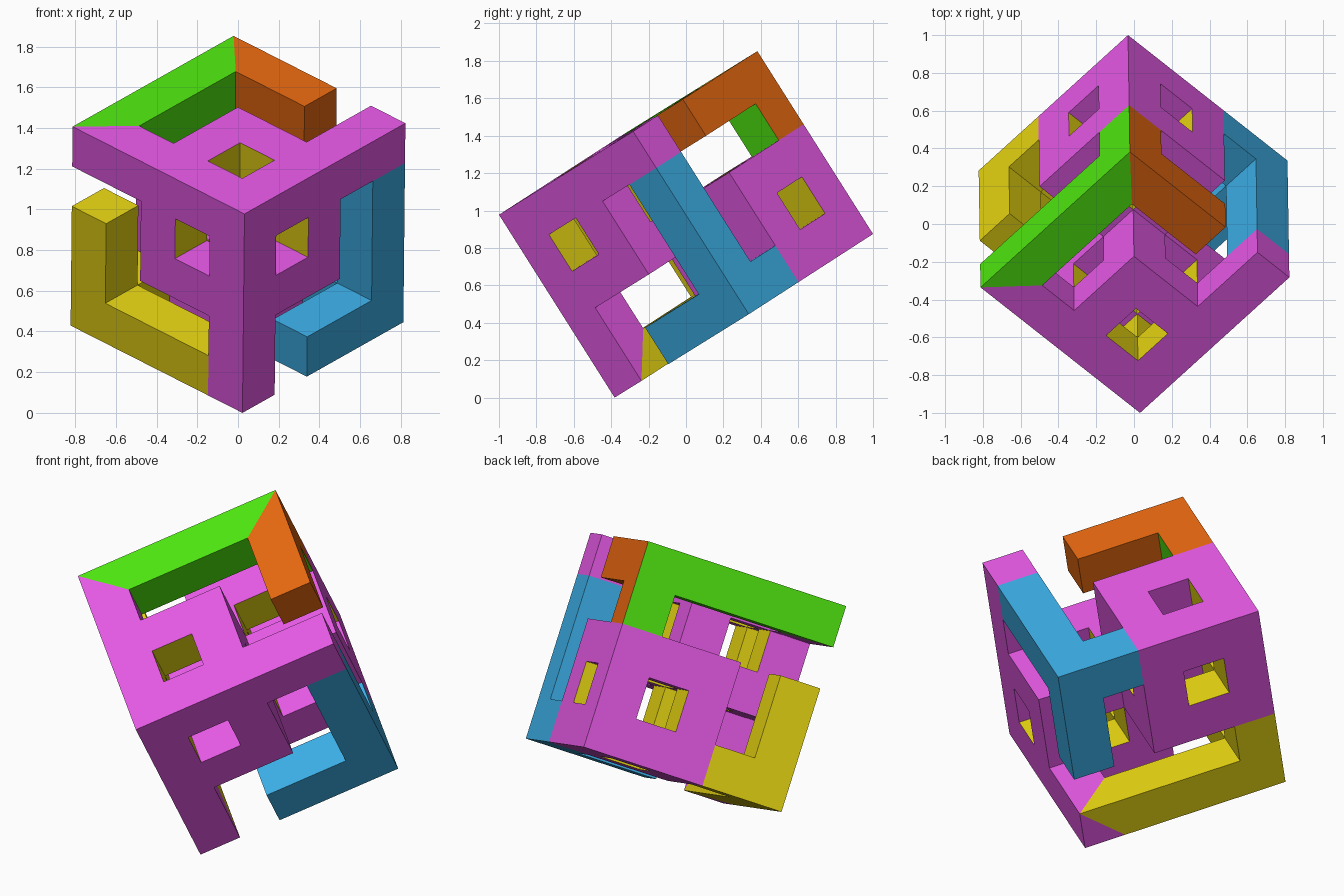
import bpy
import bmesh
from mathutils import Vector, Matrix

if "Cube" in bpy.data.objects:
    bpy.data.objects.remove(bpy.data.objects["Cube"])

# Tilted 5x5x5 grid frame: a runs left, b runs right, c runs down from the front corner
c_axis = Vector((-0.01, 0.62, -0.98)).normalized()
b_axis = Vector((0.79, 0.72, 0.44))
b_axis = (b_axis - c_axis * b_axis.dot(c_axis)).normalized()
a_axis = b_axis.cross(c_axis)
UNIT = 2 / (a_axis.y + b_axis.y + c_axis.y) / 5
TILT = Matrix((a_axis, b_axis, c_axis)).transposed() * UNIT
LIFT = Vector((0, 0, -(TILT @ Vector((-2.5, -2.5, 2.5))).z))

PALETTE = {
    "pink": (0.787, 0.099, 0.787, 1),
    "yellow": (0.787, 0.657, 0.006, 1),
    "green": (0.078, 0.787, 0.005, 1),
    "orange": (0.787, 0.136, 0.005, 1),
    "blue": (0.045, 0.42, 0.787, 1),
}
NAMES = list(PALETTE)
MATERIALS = []
for name, colour in PALETTE.items():
    mat = bpy.data.materials.new(name)
    mat.diffuse_color = colour
    mat.use_nodes = True
    mat.node_tree.nodes["Principled BSDF"].inputs["Base Color"].default_value = mat.diffuse_color
    MATERIALS.append(mat)


def bar(start, end):
    """Grid cells from start to end along one axis."""
    return {(a, b, c)
            for a in range(min(start[0], end[0]), max(start[0], end[0]) + 1)
            for b in range(min(start[1], end[1]), max(start[1], end[1]) + 1)
            for c in range(min(start[2], end[2]), max(start[2], end[2]) + 1)}


def tunnels(o):
    """Empty cells of the three crossing holes in a 3x3x3 block."""
    return {p for p in bar((o, o, o), (o + 2, o + 2, o + 2))
            if sum(k == o + 1 for k in p) >= 2}


def drilled_block(o):
    return bar((o, o, o), (o + 2, o + 2, o + 2)) - tunnels(o)


# Parts as sets of cells, each with a main colour
PARTS = {
    "front_block": ("pink", drilled_block(0) | bar((3, 0, 0), (4, 0, 0))
                    | bar((0, 3, 0), (0, 4, 0)) | bar((0, 0, 3), (0, 0, 4))),
    "rear_block": ("pink", drilled_block(2) - {(2, 2, 2)}),
    "top_hook": ("green", bar((4, 1, 0), (4, 4, 0)) | bar((2, 4, 0), (4, 4, 0))
                 | {(4, 4, 1)}),
    "side_hook": ("blue", bar((0, 4, 1), (0, 4, 4)) | bar((0, 2, 4), (0, 4, 4))
                  | {(1, 4, 4)}),
    "lower_hook": ("yellow", bar((1, 0, 4), (4, 0, 4)) | bar((4, 0, 2), (4, 0, 4))
                   | {(4, 1, 4)}),
}
SOLID = set().union(*(cells for _, cells in PARTS.values()))
HOLES = tunnels(0) | tunnels(2)
MITRED = {(4, 4, 0), (4, 0, 0), (0, 0, 4)}


def pick_colour(main, cell, axis, sign, neighbour, mid):
    """Colour rule from cell, facing direction and position."""
    a, b, c = (mid[k] - cell[k] for k in range(3))
    if neighbour in HOLES:                          # hole walls
        return "pink" if axis == 2 else "yellow"
    if main == "green":                             # green and orange hook
        if cell[:2] == (4, 4):
            if axis == 2:
                return "green" if a > b else "orange"
            return "green" if axis == 0 else "orange"
        return "green" if cell[0] == 4 else "orange"
    if cell == (4, 0, 0):                           # left corner mitre
        if (axis, sign) == (0, 1) or (axis == 2 and a + b > 1):
            return "green"
    if cell == (0, 0, 4):                           # foot mitre
        if (axis == 2 and a + b > 1) or ((axis, sign) == (1, 1) and a + c > 1):
            return "yellow"
    return main


def build(name, main, cells):
    bm = bmesh.new()

    def add_face(points, *rule):
        mid = sum(points, Vector()) / len(points)
        verts = [bm.verts.new(TILT @ (p - Vector((2.5, 2.5, 2.5))) + LIFT)
                 for p in points]
        face = bm.faces.new(verts)
        face.material_index = NAMES.index(pick_colour(main, *rule, mid))

    for cell in sorted(cells):
        for axis in range(3):
            for sign in (-1, 1):
                neighbour = list(cell)
                neighbour[axis] += sign
                neighbour = tuple(neighbour)
                if neighbour in SOLID:
                    continue
                quad = []
                for u, v in ((0, 0), (1, 0), (1, 1), (0, 1)):
                    p = Vector(cell)
                    p[axis] += sign > 0
                    p[(axis + 1) % 3] += u
                    p[(axis + 2) % 3] += v
                    quad.append(p)
                if sign < 0:
                    quad.reverse()
                rule = (cell, axis, sign, neighbour)
                if cell in MITRED:                  # split so colours meet diagonally
                    centre = sum(quad, Vector()) / 4
                    for k in range(4):
                        add_face([quad[k], quad[(k + 1) % 4], centre], *rule)
                else:
                    add_face(quad, *rule)
    bmesh.ops.remove_doubles(bm, verts=bm.verts, dist=0.001)
    mesh = bpy.data.meshes.new(name)
    bm.to_mesh(mesh)
    bm.free()
    for mat in MATERIALS:
        mesh.materials.append(mat)
    bpy.context.collection.objects.link(bpy.data.objects.new(name, mesh))


for part, (main_colour, part_cells) in PARTS.items():
    build(part, main_colour, part_cells)
